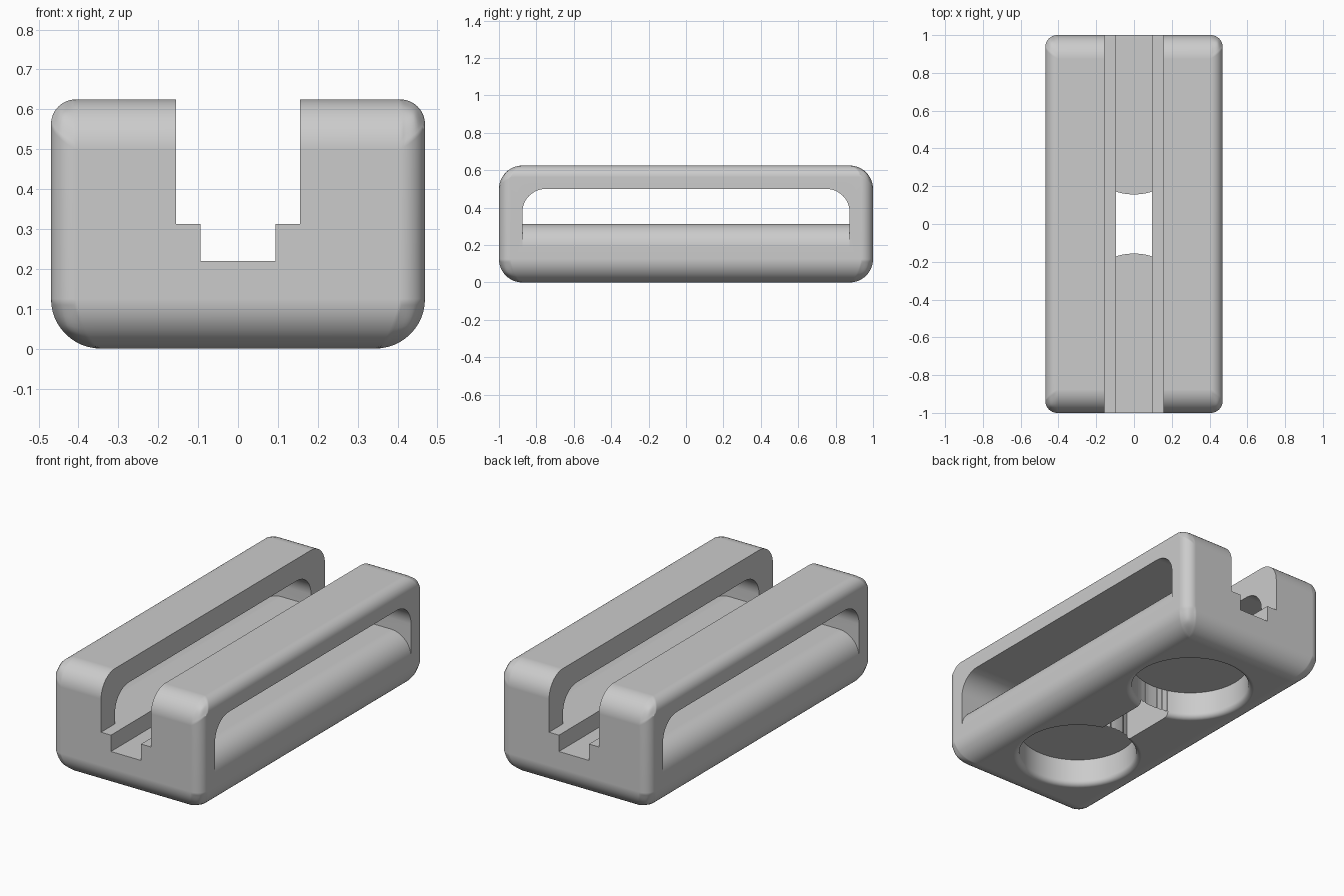
import bpy, bmesh
from math import sin, cos, pi, asin

cube = bpy.data.objects.get("Cube")
if cube:
    bpy.data.objects.remove(cube, do_unlink=True)

W, H = 0.469, 0.625          # half width, height
FLOOR, END = 0.3125, 0.875   # window floor, half window length
POCKET_Y, POCKET_R, ROOF = 0.469, 0.3125, 0.156
GROOVE = 0.094

grey = bpy.data.materials.new("light_grey")
grey.use_nodes = True
grey.diffuse_color = (0.6, 0.6, 0.6, 1)
grey.node_tree.nodes["Principled BSDF"].inputs["Base Color"].default_value = (0.6, 0.6, 0.6, 1)


def arc(cx, cy, r, a0, a1, n=12):
    return [(cx + r * cos(a0 + (a1 - a0) * i / n), cy + r * sin(a0 + (a1 - a0) * i / n))
            for i in range(n + 1)]


def make(name, bm):
    bmesh.ops.recalc_face_normals(bm, faces=bm.faces)
    mesh = bpy.data.meshes.new(name)
    bm.to_mesh(mesh)
    bm.free()
    mesh.materials.append(grey)
    obj = bpy.data.objects.new(name, mesh)
    bpy.context.scene.collection.objects.link(obj)
    return obj


def prism(name, outline, axis, lo, hi):
    """Extrude a 2D outline along an axis; the outline uses the other two axes in order."""
    bm = bmesh.new()
    verts = []
    for p in outline:
        co = list(p)
        co.insert(axis, lo)
        verts.append(bm.verts.new(co))
    face = bm.faces.new(verts)
    new = bmesh.ops.extrude_face_region(bm, geom=[face])["geom"]
    shift = [0, 0, 0]
    shift[axis] = hi - lo
    bmesh.ops.translate(bm, vec=shift, verts=[g for g in new if isinstance(g, bmesh.types.BMVert)])
    return make(name, bm)


def rect(x0, x1, y0, y1):
    return [(x0, y0), (x1, y0), (x1, y1), (x0, y1)]


def lathe(name, profile, y, steps=64):
    """Spin a radius/height profile around a vertical axis at the given y."""
    bm = bmesh.new()
    verts = [bm.verts.new((r, 0, z)) for r, z in profile]
    edges = [bm.edges.new(pair) for pair in zip(verts, verts[1:])]
    bmesh.ops.spin(bm, geom=verts + edges, axis=(0, 0, 1), cent=(0, 0, 0),
                   angle=2 * pi, steps=steps, use_duplicate=False)
    bmesh.ops.remove_doubles(bm, verts=bm.verts, dist=1e-5)
    bmesh.ops.translate(bm, vec=(0, y, 0), verts=bm.verts)
    return make(name, bm)


# Body: block with wide rounding on end and lower edges, half as wide elsewhere
body = prism("body", rect(-W, W, -1, 1), 2, 0, H)
weights = body.data.attributes.new("bevel_weight_edge", "FLOAT", "EDGE")
for e in body.data.edges:
    a, b = (body.data.vertices[i].co for i in e.vertices)
    along_x = abs(a.x - b.x) > 0.1
    low = max(a.z, b.z) < 0.1
    weights.data[e.index].value = 1.0 if along_x or low else 0.5
bevel = body.modifiers.new("rounding", "BEVEL")
bevel.limit_method = "WEIGHT"
bevel.width = 0.125
bevel.segments = 12

# Top channel and narrow groove, full length
cutters = [
    prism("channel_cutter", rect(-0.156, 0.156, FLOOR, 1), 1, -1.2, 1.2),
    prism("groove_cutter", rect(-GROOVE, GROOVE, 0.22, 0.9), 1, -1.2, 1.2),
]

# Side windows with rounded upper corners
r = 0.125
arch = [(-END, FLOOR), (END, FLOOR)] + arc(END - r, 0.5 - r, r, 0, pi / 2) \
    + arc(r - END, 0.5 - r, r, pi / 2, pi)
cutters.append(prism("window_cutter", arch, 0, -0.7, 0.7))

# Rounded sill along each window
for s in (1, -1):
    sill = arc(W - r, FLOOR - r, r, pi / 2, 0) + [(0.6, FLOOR - r), (0.6, 0.35), (W - r, 0.35)]
    cutters.append(prism("sill_cutter", [(s * x, z) for x, z in sill], 1, -END, END))

# Two round pockets underneath with softened rims
f = 0.03
pocket = [(0, -0.1), (POCKET_R + f, -0.1)] \
    + arc(POCKET_R + f, f, f, 1.5 * pi, pi, 6) + [(POCKET_R, ROOF), (0, ROOF)]
for s in (1, -1):
    cutters.append(lathe("pocket_cutter", pocket, s * POCKET_Y))

# Passage between the pockets, open up to the groove
half = asin(GROOVE / POCKET_R)
back = arc(0, POCKET_Y, POCKET_R, -pi / 2 + half, -pi / 2 - half)
link = back + [(x, -y) for x, y in reversed(back)]
cutters.append(prism("passage_cutter", link, 2, -0.1, 0.27))

for c in cutters:
    c.hide_render = True
    cut = body.modifiers.new(c.name, "BOOLEAN")
    cut.operation = "DIFFERENCE"
    cut.solver = "EXACT"
    cut.object = c

# Bake the cuts and drop the cutters
bpy.context.view_layer.update()
deps = bpy.context.evaluated_depsgraph_get()
mesh = bpy.data.meshes.new_from_object(body.evaluated_get(deps))
body.modifiers.clear()
body.data = mesh
mesh.materials.clear()
mesh.materials.append(grey)
for p in mesh.polygons:
    p.material_index = 0
for c in cutters:
    bpy.data.objects.remove(c, do_unlink=True)

# Smooth curves, crisp edges
bpy.ops.object.select_all(action="DESELECT")
body.select_set(True)
bpy.context.view_layer.objects.active = body
bpy.ops.object.shade_smooth_by_angle(angle=0.5)
normals = body.modifiers.new("clean_normals", "WEIGHTED_NORMAL")
normals.keep_sharp = True
